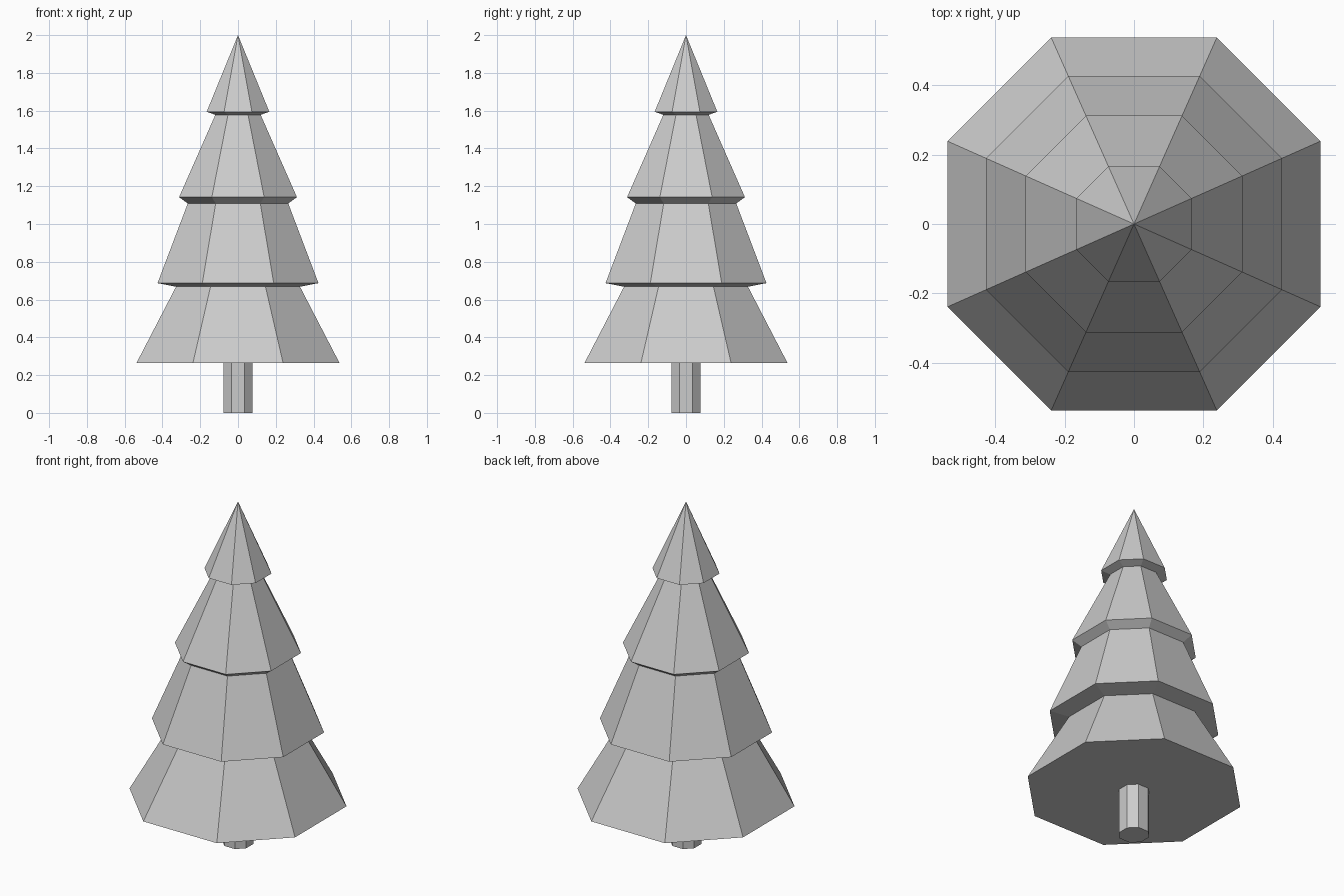
import bpy
import bmesh

if "Cube" in bpy.data.objects:
    bpy.data.objects.remove(bpy.data.objects["Cube"])

RATIO = 0.444  # half width of the straight sides relative to the apothem


def octagon(a):
    h = a * RATIO
    return [(a, -h), (a, h), (h, a), (-h, a), (-a, h), (-a, -h), (-h, -a), (h, -a)]


def stacked(name, profile, apex=None):
    """Stack octagonal rings (apothem, z) into a closed solid."""
    bm = bmesh.new()
    rings = [[bm.verts.new((x, y, z)) for x, y in octagon(a)] for a, z in profile]
    bm.faces.new(rings[0][::-1])
    for lo, hi in zip(rings, rings[1:]):
        for i in range(8):
            j = (i + 1) % 8
            bm.faces.new((lo[i], lo[j], hi[j], hi[i]))
    if apex is None:
        bm.faces.new(rings[-1])
    else:
        tip = bm.verts.new((0, 0, apex))
        for i in range(8):
            bm.faces.new((rings[-1][i], rings[-1][(i + 1) % 8], tip))
    mesh = bpy.data.meshes.new(name)
    bm.to_mesh(mesh)
    bm.free()
    obj = bpy.data.objects.new(name, mesh)
    bpy.context.collection.objects.link(obj)
    return obj


# Trunk
stacked("trunk", [(0.077, 0), (0.077, 0.265)])

# Foliage: four flared tiers with sloping undersides, ending in a point
stacked("foliage", [
    (0.537, 0.265), (0.328, 0.668),
    (0.426, 0.687), (0.266, 1.109),
    (0.312, 1.142), (0.120, 1.578),
    (0.166, 1.594),
], apex=2.0)
